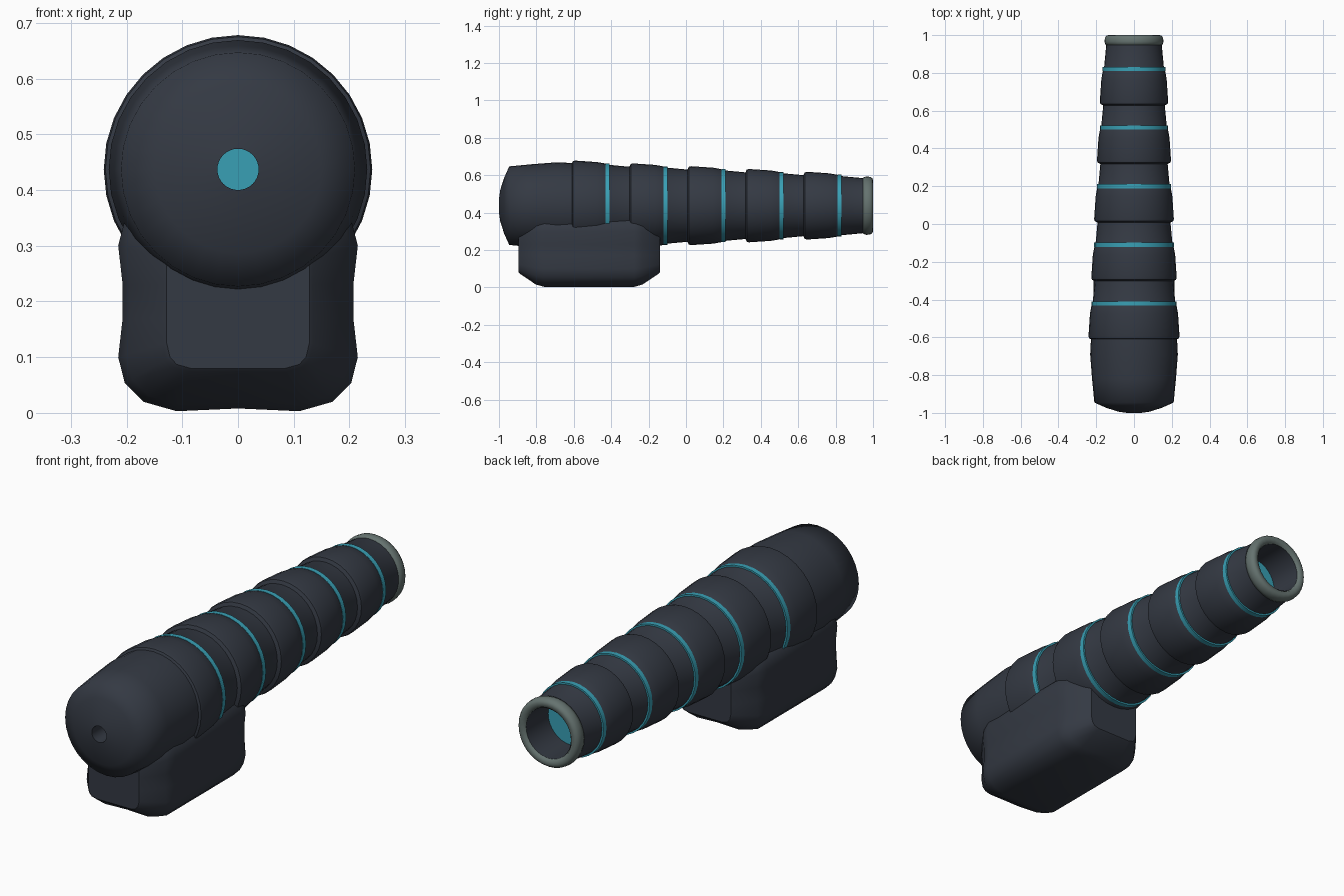
import bpy, bmesh, math

cube = bpy.data.objects.get("Cube")
if cube:
    bpy.data.objects.remove(cube, do_unlink=True)

AXIS_Z = 0.437
SIDES = 32


def material(name, colour):
    mat = bpy.data.materials.new(name)
    mat.use_nodes = True
    mat.diffuse_color = (*colour, 1)
    mat.node_tree.nodes["Principled BSDF"].inputs["Base Color"].default_value = (*colour, 1)
    return mat


dark = material("dark slate", (0.034, 0.041, 0.056))
cyan = material("cyan", (0.04, 0.35, 0.46))
grey = material("grey green", (0.13, 0.17, 0.16))


def finish(name, bm, mat, angle):
    mesh = bpy.data.meshes.new(name)
    bm.to_mesh(mesh)
    bm.free()
    mesh.materials.append(mat)
    obj = bpy.data.objects.new(name, mesh)
    bpy.context.collection.objects.link(obj)
    bpy.ops.object.select_all(action='DESELECT')
    obj.select_set(True)
    bpy.context.view_layer.objects.active = obj
    bpy.ops.object.shade_smooth_by_angle(angle=math.radians(angle))
    return obj


def bridge(bm, rings):
    for a, b in zip(rings, rings[1:]):
        n = len(a)
        for k in range(n):
            j = (k + 1) % n
            bm.faces.new((a[k], b[k], b[j], a[j]))


def lathe(name, profile, mat, angle=40):
    """Turn (y, radius) points around the barrel axis."""
    bm = bmesh.new()
    turns = [2 * math.pi * k / SIDES for k in range(SIDES)]
    rings = [[bm.verts.new((r * math.cos(t), y, AXIS_Z + r * math.sin(t))) for t in turns]
             for y, r in profile]
    bridge(bm, rings)
    bmesh.ops.remove_doubles(bm, verts=bm.verts, dist=0.0001)
    return finish(name, bm, mat, angle)


# Rounded nose with a narrow hole through its tip
lathe("nose", [(-0.43, 0.037), (-1, 0.037), (-0.993, 0.085), (-0.972, 0.15),
               (-0.945, 0.21), (-0.82, 0.222), (-0.69, 0.232), (-0.59, 0.227)], dark, 75)

# Tapering barrel sleeves, each with a neck and a glowing disc band
for i in range(5):
    y = -0.605 + 0.31 * i
    r = 0.241 - 0.015 * i
    band = y + 0.185
    lathe(f"barrel_sleeve_{i + 1}",
          [(y - 0.008, r - 0.02), (y, r - 0.003), (y + 0.012, r), (y + 0.13, r - 0.008),
           (y + 0.17, r - 0.015), (band, r - 0.022), (y + 0.325, r - 0.035)], dark)
    lathe(f"band_disc_{i + 1}",
          [(band - 0.011, 0), (band - 0.011, r - 0.0155),
           (band + 0.011, r - 0.0155), (band + 0.011, 0)], cyan)

# Muzzle collar and bore
lathe("muzzle_collar", [(0.945, 0.14), (0.948, 0.151), (0.965, 0.156), (0.985, 0.154),
                        (0.997, 0.146), (1, 0.136), (0.998, 0.12), (0.985, 0.113)], grey, 60)
lathe("muzzle_bore", [(0.99, 0.113), (0.83, 0.113)], dark)


# Chamfered housing under the barrel, lofted from mirrored quarter outlines
MIDDLE = [(0, -0.192), (0.11, -0.197), (0.17, -0.18), (0.203, -0.147), (0.215, -0.1), (0.207, -0.03)]
END = [(0, -0.12), (0.085, -0.12), (0.11, -0.113), (0.122, -0.1), (0.128, -0.075), (0.128, -0.03)]


def section(bm, y, blend):
    quarter = [(a[0] + (b[0] - a[0]) * blend, a[1] + (b[1] - a[1]) * blend)
               for a, b in zip(END, MIDDLE)]
    half = quarter + [(x, -z) for x, z in reversed(quarter)]
    loop = half + [(-x, z) for x, z in reversed(half[1:-1])]
    return [bm.verts.new((x, y, 0.2 + z)) for x, z in loop]


bm = bmesh.new()
stations = [(0.3775, 0), (0.372, 0.08), (0.285, 0.84), (0.24, 1)]
stations += [(-d, f) for d, f in reversed(stations)]
rings = [section(bm, -0.5175 + d, f) for d, f in stations]
bridge(bm, rings)
bm.faces.new(rings[0])
bm.faces.new(rings[-1])
bmesh.ops.recalc_face_normals(bm, faces=bm.faces)
finish("lower_housing", bm, dark, 35)
